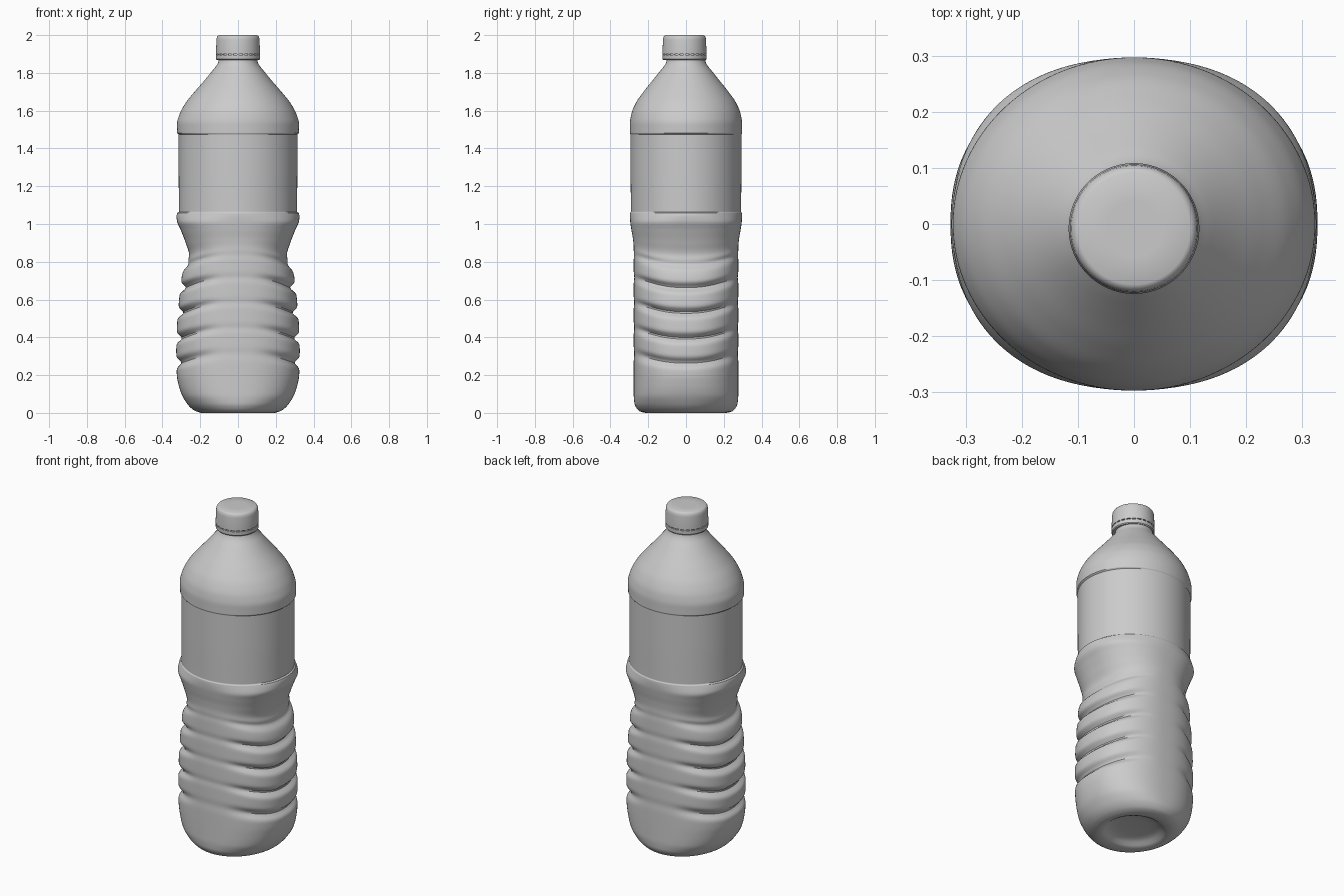
import bpy, bmesh, math

if "Cube" in bpy.data.objects:
    bpy.data.objects.remove(bpy.data.objects["Cube"])

grey = bpy.data.materials.new("plain grey")
grey.diffuse_color = (0.6, 0.6, 0.6, 1)
grey.use_nodes = True
grey.node_tree.nodes["Principled BSDF"].inputs["Base Color"].default_value = grey.diffuse_color


def smoothstep(a, b, x):
    t = max(0.0, min(1.0, (x - a) / (b - a)))
    return t * t * (3 - 2 * t)


def interp(pts, z, k):
    """Smooth curve through profile points (monotone cubic)."""
    n = len(pts)
    d = [(pts[i + 1][k] - pts[i][k]) / (pts[i + 1][0] - pts[i][0]) for i in range(n - 1)]

    def tan(i):
        if i == 0:
            return d[0]
        if i == n - 1:
            return d[-1]
        return 0 if d[i - 1] * d[i] <= 0 else 2 * d[i - 1] * d[i] / (d[i - 1] + d[i])
    i = 0
    while i < n - 2 and z > pts[i + 1][0]:
        i += 1
    h = pts[i + 1][0] - pts[i][0]
    t = max(0, min(1, (z - pts[i][0]) / h))
    return (pts[i][k] * (2 * t**3 - 3 * t * t + 1) + tan(i) * h * (t**3 - 2 * t * t + t)
            + pts[i + 1][k] * (3 * t * t - 2 * t**3) + tan(i + 1) * h * (t**3 - t * t))


def rings_object(name, rings, angle=35):
    """Closed skin over a list of vertex rings, capped at both ends."""
    bm = bmesh.new()
    loops = [[bm.verts.new(p) for p in r] for r in rings]
    n = len(loops[0])
    for a, b in zip(loops, loops[1:]):
        for i in range(n):
            bm.faces.new((a[i], a[(i + 1) % n], b[(i + 1) % n], b[i]))
    bm.faces.new(loops[0][::-1])
    bm.faces.new(loops[-1])
    me = bpy.data.meshes.new(name)
    bm.to_mesh(me)
    bm.free()
    ob = bpy.data.objects.new(name, me)
    bpy.context.collection.objects.link(ob)
    me.materials.append(grey)
    bpy.ops.object.select_all(action='DESELECT')
    bpy.context.view_layer.objects.active = ob
    ob.select_set(True)
    bpy.ops.object.shade_smooth_by_angle(angle=math.radians(angle))
    return ob


# bottle outline: height, half width in x, half depth in y
PROFILE = [
    (0.0, .195, .215), (.008, .222, .245), (.025, .248, .262), (.05, .270, .273), (.1, .299, .277),
    (.15, .315, .277), (.2, .324, .277), (.33, .327, .277), (.46, .323, .277),
    (.59, .313, .277), (.72, .298, .277), (.78, .280, .277), (.835, .259, .277),
    (.9, .277, .281), (.97, .304, .290), (1.02, .324, .296), (1.045, .325, .297),
    (1.062, .321, .296), (1.27, .322, .297), (1.47, .322, .297), (1.53, .323, .297),
    (1.58, .310, .290), (1.64, .278, .266), (1.7, .230, .225), (1.76, .178, .177),
    (1.81, .137, .137), (1.845, .110, .110), (1.865, .102, .102), (1.9, .1, .1)]
GROOVES = [(.265, .024), (.395, .026), (.53, .028), (.662, .029), (.785, .016)]
SEG = 128


def body_ring(z):
    rx, ry = interp(PROFILE, z, 1), interp(PROFILE, z, 2)
    label = smoothstep(1.058, 1.064, z) * (1 - smoothstep(1.474, 1.481, z))
    rx -= .008 * label
    ry -= .004 * label
    g = sum(d * math.exp(-((z - c) / .02) ** 2) for c, d in GROOVES)
    wave = .055 * smoothstep(.12, .3, z) * (1 - smoothstep(.74, 1.02, z))
    power = 2 / (2 + .3 * (1 - smoothstep(1.0, 1.06, z)) * smoothstep(0, .1, z))
    ring = []
    for i in range(SEG):
        a = 2 * math.pi * i / SEG
        c, s = math.cos(a), math.sin(a)
        cut = 1 - g * (.12 + .88 * smoothstep(.15, .95, abs(c))) / .3
        x = math.copysign(abs(c) ** power, c) * rx * cut
        y = math.copysign(abs(s) ** power, s) * ry * cut
        ring.append((x, y, z + wave * s * s))
    return ring


# bottle body with hollow underside, finger grooves, label band and shoulder
heights = {round(.0085 * i, 4) for i in range(6, 223)}
heights |= {0, .003, .008, .015, .025, .035, .043, 1.056, 1.058, 1.061, 1.064, 1.067,
            1.471, 1.474, 1.4775, 1.481, 1.484, 1.9}
hollow = [[(r * 1.02 * math.cos(2 * math.pi * i / SEG), r * math.sin(2 * math.pi * i / SEG), z)
           for i in range(SEG)]
          for r, z in ((.02, .035), (.08, .034), (.12, .03), (.145, .02), (.16, .008), (.175, .001))]
rings_object("bottle_body", hollow + [body_ring(z) for z in sorted(heights)])


def lathe(name, profile, seg=96):
    rings = [[(r * math.cos(2 * math.pi * i / seg), r * math.sin(2 * math.pi * i / seg) - .008, z)
              for i in range(seg)] for r, z in profile]
    return rings_object(name, rings)


# screw cap and tamper band
lathe("cap", [(.108, 1.9), (.1165, 1.9), (.1165, 1.91), (.114, 1.975), (.112, 1.988),
              (.107, 1.996), (.1, 2.0), (.05, 2.0)])
lathe("tamper_band", [(.1, 1.868), (.112, 1.868), (.116, 1.873), (.1165, 1.894), (.108, 1.894)])
lathe("cap_gap", [(.108, 1.89), (.108, 1.904)])

# small bridges across the gap
bm = bmesh.new()
for k in range(24):
    a = 2 * math.pi * k / 24
    v = bmesh.ops.create_cube(bm, size=1)["verts"]
    for p in v:
        x, y = .112 + p.co.x * .008, p.co.y * .009
        p.co = (x * math.cos(a) - y * math.sin(a), x * math.sin(a) + y * math.cos(a) - .008,
                1.897 + p.co.z * .008)
me = bpy.data.meshes.new("cap_bridges")
bm.to_mesh(me)
bm.free()
me.materials.append(grey)
bpy.context.collection.objects.link(bpy.data.objects.new("cap_bridges", me))
